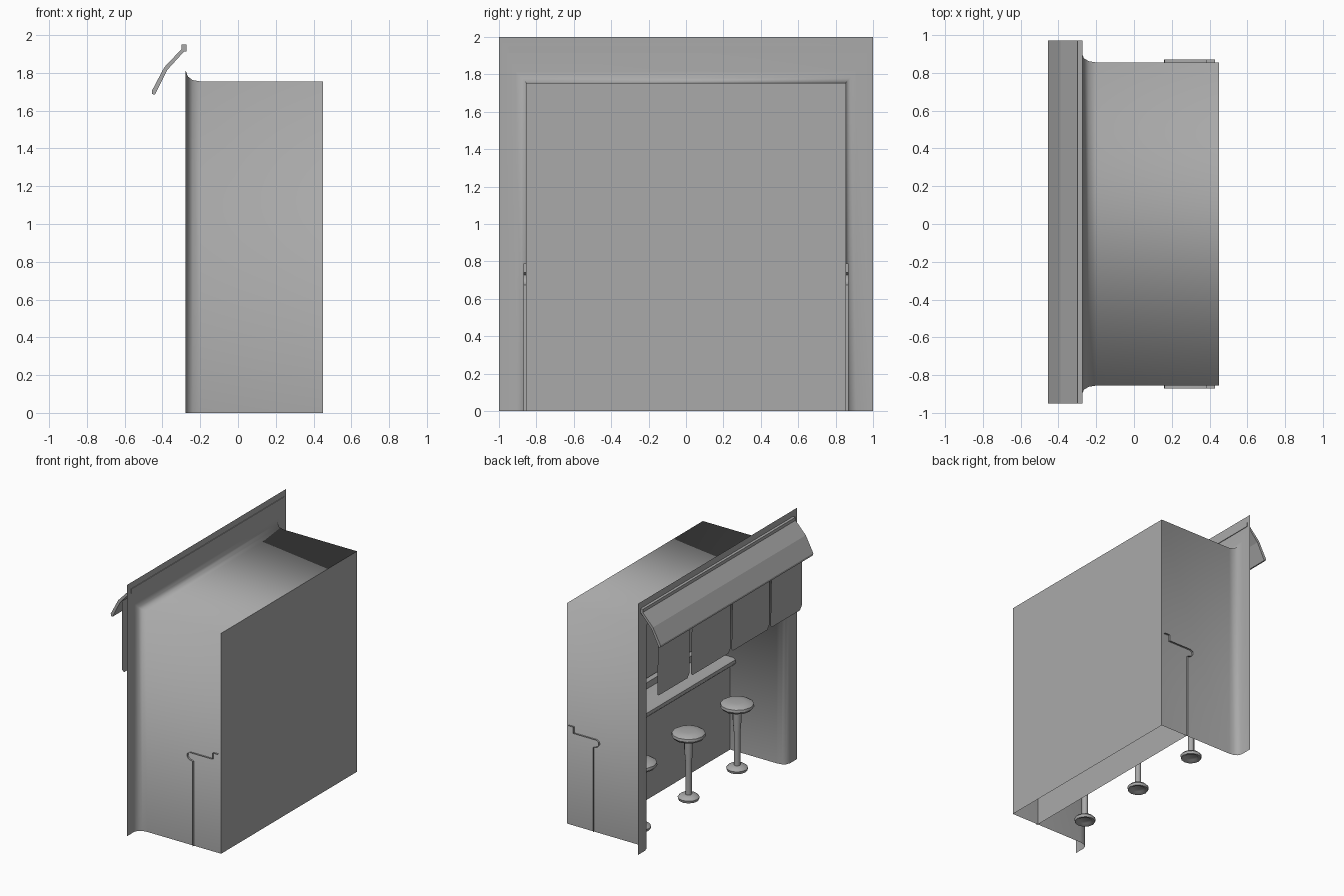
import bpy, bmesh, math

cube = bpy.data.objects.get("Cube")
if cube:
    bpy.data.objects.remove(cube)

grey = bpy.data.materials.new("plain grey")
grey.use_nodes = True
colour = (0.4, 0.4, 0.4, 1)
grey.diffuse_color = colour
grey.node_tree.nodes["Principled BSDF"].inputs["Base Color"].default_value = colour


def finish(name, bm, smooth=None, normals=True):
    """Turn a bmesh into a named object, smoothing edges below the given angle."""
    if normals:
        bmesh.ops.recalc_face_normals(bm, faces=bm.faces)
    mesh = bpy.data.meshes.new(name)
    bm.to_mesh(mesh)
    bm.free()
    mesh.materials.append(grey)
    obj = bpy.data.objects.new(name, mesh)
    bpy.context.collection.objects.link(obj)
    if smooth:
        bpy.ops.object.select_all(action='DESELECT')
        obj.select_set(True)
        bpy.context.view_layer.objects.active = obj
        bpy.ops.object.shade_smooth_by_angle(angle=math.radians(smooth))
    return obj


def loft(bm, rows, closed=False):
    """Bridge neighbouring rows of points with quads."""
    rings = [[bm.verts.new(p) for p in row] for row in rows]
    n = len(rings[0])
    for a, b in zip(rings, rings[1:]):
        for i in range(n if closed else n - 1):
            j = (i + 1) % n
            bm.faces.new((a[i], a[j], b[j], b[i]))
    return rings


def extrude_y(name, profile, y0, y1, closed=False, smooth=None):
    """Sweep an (x, z) profile along y, capping it when closed."""
    bm = bmesh.new()
    rings = loft(bm, [[(x, y, z) for x, z in profile] for y in (y0, y1)], closed)
    if closed:
        for ring in rings:
            bm.faces.new(ring)
    return finish(name, bm, smooth)


def lathe(name, profile, x, y, sides=12, smooth=40):
    """Spin an (r, z) profile about a vertical axis."""
    bm = bmesh.new()
    turn = [math.tau * i / sides for i in range(sides)]
    rings = loft(bm, [[(x + r * math.cos(t), y + r * math.sin(t), z) for t in turn]
                      for r, z in profile], True)
    bm.faces.new(rings[0])
    bm.faces.new(rings[-1])
    return finish(name, bm, smooth)


# Alcove: side walls and ceiling flaring out into the flat front surround
BACK, HALF, TOP = 0.45, 0.855, 1.755
flare = [(BACK, 0, 0), (-0.2, 0, 0), (-0.24, 0.007, 0.007), (-0.265, 0.022, 0.025),
         (-0.278, 0.055, 0.06), (-0.278, 0.145, 0.245)]
bm = bmesh.new()
loft(bm, [[(x, -HALF - s, 0), (x, -HALF - s, TOP + t),
           (x, HALF + s, TOP + t), (x, HALF + s, 0)] for x, s, t in flare])
finish("alcove_shell", bm, 120)

# Rear wall
extrude_y("rear_wall", [(BACK, 0), (BACK, TOP)], -HALF, HALF)

# Counter: one thin sheet with a rounded lip and a raised rear ledge
counter = [(0.21, 0), (0.21, 0.675), (0.175, 0.685), (0.16, 0.705), (0.162, 0.728),
           (0.18, 0.74), (0.385, 0.74), (0.385, 0.79), (0.43, 0.79)]
extrude_y("counter", counter, -0.87, 0.87, smooth=50)

# Sloping awning
awning = [(-0.273, 1.95), (-0.3, 1.95), (-0.3, 1.925), (-0.39, 1.83), (-0.456, 1.705),
          (-0.454, 1.688), (-0.44, 1.685), (-0.375, 1.815), (-0.285, 1.914), (-0.273, 1.914)]
extrude_y("awning", awning, -0.95, 0.972, closed=True)

# Hanging cloth panels with clipped lower corners
for i, (y0, y1) in enumerate([(-0.93, -0.535), (-0.52, -0.045), (-0.03, 0.465), (0.485, 0.89)]):
    bm = bmesh.new()
    outline = [(y0, 1.82), (y0, 1.275), (y0 + 0.025, 1.245), (y1 - 0.02, 1.245),
               (y1, 1.26), (y1 - 0.015, 1.82)]
    bm.faces.new([bm.verts.new((-0.37, y, z)) for y, z in outline])
    finish(f"cloth_panel_{i + 1}", bm)

# Three pedestal stools
for i in range(3):
    x, y = -0.03, 0.01 + 0.61 * (i - 1)
    lathe(f"stool_foot_{i + 1}", [(0.045, 0.012), (0.06, 0), (0.075, 0), (0.08, 0.02),
                                  (0.065, 0.035), (0.025, 0.042)], x, y)
    lathe(f"stool_post_{i + 1}", [(0.024, 0.03), (0.024, 0.3), (0.032, 0.4), (0.032, 0.5)], x, y)
    lathe(f"stool_seat_{i + 1}", [(0.06, 0.485), (0.11, 0.492), (0.125, 0.51), (0.122, 0.53),
                                  (0.1, 0.543), (0.05, 0.549)], x, y)
